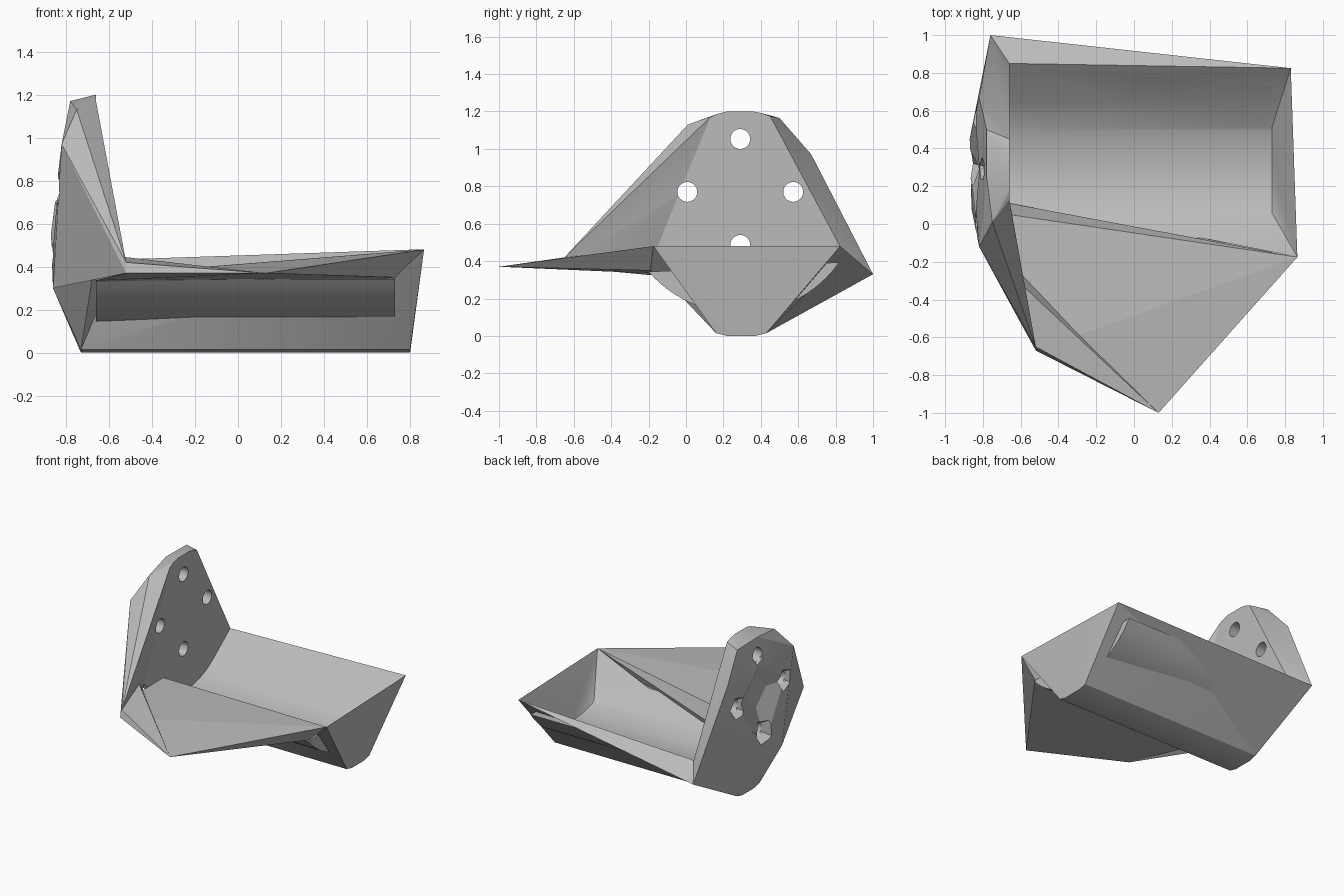
import bpy, bmesh
from math import sqrt, radians, sin, cos, pi
from mathutils import Matrix

cube = bpy.data.objects.get("Cube")
if cube:
    bpy.data.objects.remove(cube, do_unlink=True)

grey = bpy.data.materials.new("plain grey")
grey.use_nodes = True
colour = (0.5, 0.5, 0.5, 1)
grey.diffuse_color = colour
grey.node_tree.nodes["Principled BSDF"].inputs["Base Color"].default_value = colour

CY, CZ = 0.29, 0.77      # axis of the cradle and of the bolt circle
INNER, OUTER = 0.61, 0.65
X0, X1 = -0.66, 0.73     # cradle ends


def make(name, bm):
    bmesh.ops.recalc_face_normals(bm, faces=bm.faces)
    mesh = bpy.data.meshes.new(name)
    bm.to_mesh(mesh)
    bm.free()
    obj = bpy.data.objects.new(name, mesh)
    bpy.context.collection.objects.link(obj)
    mesh.materials.append(grey)
    return obj


def hull(name, points):
    bm = bmesh.new()
    for p in points:
        bm.verts.new(p)
    res = bmesh.ops.convex_hull(bm, input=bm.verts)
    junk = {g for g in res["geom_interior"] + res["geom_unused"]
            if isinstance(g, bmesh.types.BMVert)}
    bmesh.ops.delete(bm, geom=list(junk), context="VERTS")
    bmesh.ops.dissolve_limit(bm, angle_limit=radians(0.5), verts=bm.verts, edges=bm.edges)
    return make(name, bm)


def cut(targets, cutters):
    for obj in targets:
        for c in cutters:
            mod = obj.modifiers.new("cut", "BOOLEAN")
            mod.operation, mod.solver, mod.object = "DIFFERENCE", "EXACT", c
        bpy.ops.object.select_all(action="DESELECT")
        obj.select_set(True)
        bpy.context.view_layer.objects.active = obj
        for mod in list(obj.modifiers):
            bpy.ops.object.modifier_apply(modifier=mod.name)
        bpy.ops.object.shade_smooth_by_angle(angle=radians(20))
    for c in cutters:
        bpy.data.objects.remove(c, do_unlink=True)


def on_arc(x, y, r=INNER):
    return (x, y, CZ - sqrt(r ** 2 - (y - CY) ** 2))


def arc(x, y0, y1, r=INNER, n=28):
    return [on_arc(x, y0 + (y1 - y0) * i / n, r) for i in range(n + 1)]


# Shared corners
keel = [(x, y, z) for x in (-0.73, 0.8)
        for y, z in ((0.16, 0.015), (0.22, 0), (0.37, 0), (0.43, 0.015))]
rim_front, rim_back = (0.865, -0.175, 0.48), (0.83, 0.825, 0.48)
rim_plate = (X0, 0.85, 0.43)
tail, low_corner = (-0.76, 1.0, 0.33), (-0.86, 0.08, 0.3)
wing_top, wing_low = (-0.52, -0.65, 0.42), (-0.52, -0.67, 0.37)
wing_tip = (0.13, -1.0, 0.37)
shoulder, ear = (-0.75, 0.01, 1.13), (-0.82, -0.12, 0.97)

# Body block, back ridge and the round belly that bulges through the walls
body = hull("cradle_body", keel + [rim_front, rim_back, rim_plate, low_corner])
ridge = hull("back_ridge", [tail, rim_back, rim_plate, keel[3]])
belly = hull("cradle_belly", arc(X0, -0.2, 0.82, OUTER) + arc(X1, -0.2, 0.82, OUTER))

# Trough: round at the plate, turning to flat walls towards the far end
trough = arc(X0, 0.0, 0.82) + arc(X1, 0.06, 0.51) + [rim_front, rim_back, rim_plate]
trough += [on_arc(-0.2, 0.03)]
trough += [on_arc(x, y) for x, y in ((-0.2, 0.57), (-0.1, 0.65), (0.1, 0.75), (0.35, 0.82))]
trough += [(x, y, 0.9) for x, y in ((X0, 0.0), rim_plate[:2],
                                    rim_front[:2], rim_back[:2])]
cut([body, ridge, belly], [hull("trough_cutter", trough)])

# Mounting plate
inner_face = [(X0, y, z) for y, z in (
    (-0.26, 0.46), (0.13, 1.17), (0.17, 1.188), (0.22, 1.2), (0.36, 1.2),
    (0.41, 1.19), (0.45, 1.175), (0.2, 0.1), (0.38, 0.1))]
outer_face = [shoulder, ear, (-0.78, 0.25, 1.17), (-0.78, 0.5, 1.165),
              (-0.82, 0.67, 0.97), (-0.87, 0.45, 0.55), low_corner, tail]
plate = hull("mounting_plate", inner_face + [rim_plate] + outer_face + keel[:4])

# Flare joining the plate to the wing
flare_edge, flare_root = (X0, -0.26, 0.46), (X0, -0.2, 0.36)
flare = hull("plate_flare", [(X0, 0.13, 1.17), flare_edge, flare_root, wing_top,
                             wing_low, shoulder, ear, (-0.8, 0.0, 0.7), low_corner])
hull("flare_foot", [flare_edge, flare_root, wing_top, wing_low, wing_tip])


# Four bolt holes with faceted recesses, and a shallow dent between them
def drill(y, z, sides, r1, r2, x, depth):
    bm = bmesh.new()
    spin = Matrix.Translation((x, y, z)) @ Matrix.Rotation(pi / 2, 4, "Y")
    bmesh.ops.create_cone(bm, cap_ends=True, segments=sides, radius1=r1,
                          radius2=r2, depth=depth, matrix=spin)
    return make("drill", bm)


drills = [drill(CY, CZ, 4, 0.38, 0.12, -0.83, 0.08)]
for i in range(4):
    y, z = CY + 0.283 * sin(i * pi / 2), CZ + 0.283 * cos(i * pi / 2)
    drills += [drill(y, z, 32, 0.053, 0.053, -0.75, 0.5),
               drill(y, z, 5, 0.12, 0.055, -0.84, 0.09)]
cut([plate, flare], drills)

# Front wing and its wall inside the trough
wing_root = (X0, 0.05, 0.36)
under = [(X0, -0.2, 0.335), (X1, -0.19, 0.35)]
hull("front_wing", [wing_tip, rim_front, wing_low, wing_root, flare_root] + under)
hull("wing_wall", [wing_root, (X0, 0.11, 0.2), rim_front] + under)
